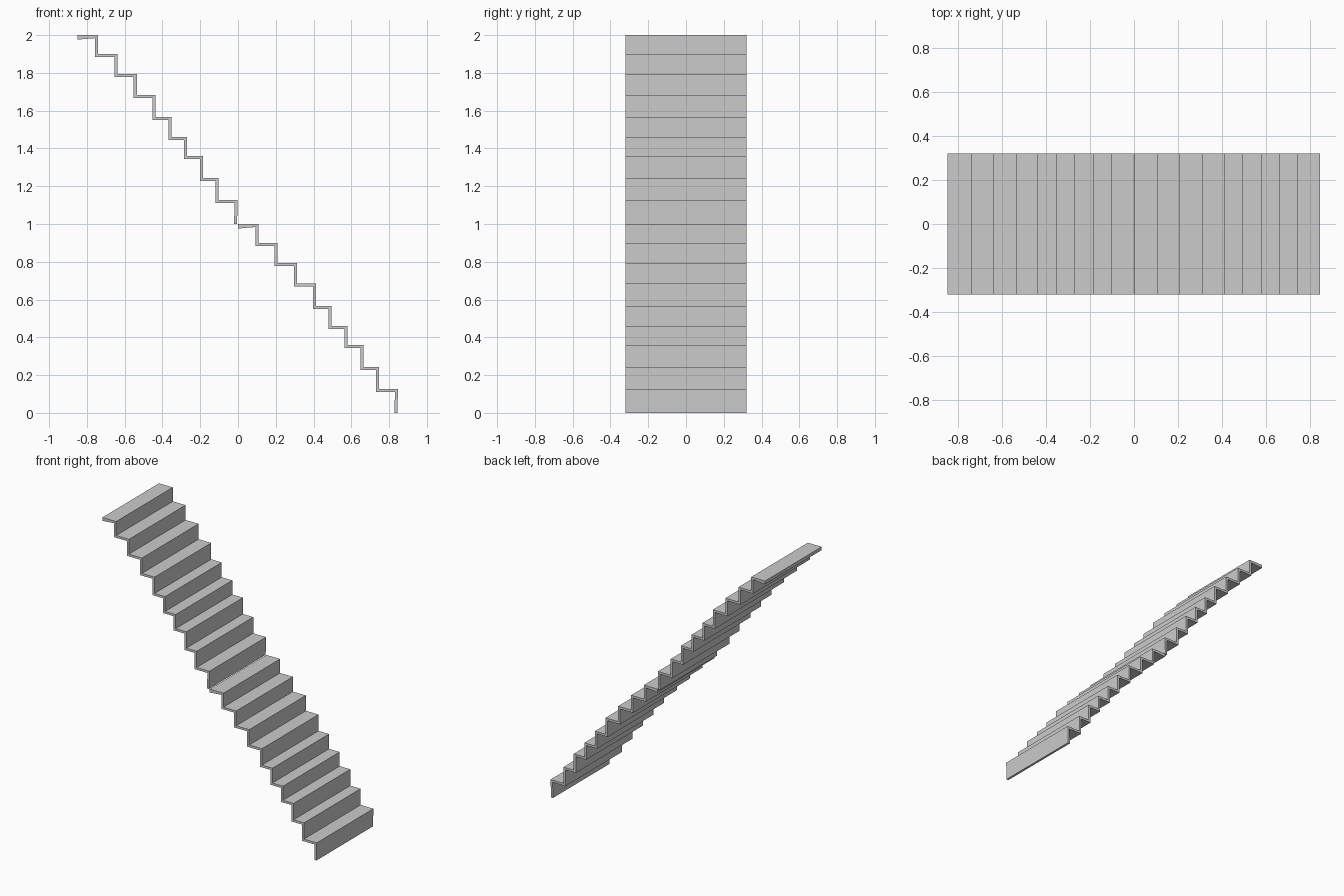
import bpy
import bmesh

cube = bpy.data.objects.get("Cube")
if cube:
    bpy.data.objects.remove(cube, do_unlink=True)

grey = bpy.data.materials.new("light grey")
grey.use_nodes = True
colour = (0.6, 0.6, 0.6, 1)
grey.diffuse_color = colour
grey.node_tree.nodes["Principled BSDF"].inputs["Base Color"].default_value = colour

HALF_WIDTH = 0.32
THICK = 0.016
# Riser faces and tread heights, from the lowest step up
RISERS = [0.847, 0.746, 0.664, 0.58, 0.496, 0.413, 0.313, 0.21, 0.109]
TREADS = [0.127, 0.243, 0.36, 0.461, 0.567, 0.684, 0.794, 0.9, 1.0]


def flight_profile():
    """Closed outline of a folded stair sheet with tapered free ends."""
    upper = [(RISERS[0] - 0.003, 0)]
    lower = [(RISERS[0] - 0.019, 0)]
    ends = RISERS[1:] + [0]
    for i, (x, z) in enumerate(zip(RISERS, TREADS)):
        upper += [(x, z), (ends[i], z)]
        lower.append((x - THICK, z - THICK))
        if i < len(RISERS) - 1:
            lower.append((ends[i] - THICK, z - THICK))
    lower.append((0, TREADS[-1] - 0.024))
    return upper + lower[::-1]


def make_flight(name, dx, dz):
    bm = bmesh.new()
    verts = [bm.verts.new((x + dx, -HALF_WIDTH, z + dz)) for x, z in flight_profile()]
    face = bm.faces.new(verts)
    side = bmesh.ops.extrude_face_region(bm, geom=[face])["geom"]
    moved = [v for v in side if isinstance(v, bmesh.types.BMVert)]
    bmesh.ops.translate(bm, verts=moved, vec=(0, 2 * HALF_WIDTH, 0))
    bmesh.ops.recalc_face_normals(bm, faces=bm.faces)
    mesh = bpy.data.meshes.new(name)
    bm.to_mesh(mesh)
    bm.free()
    mesh.materials.append(grey)
    bpy.context.collection.objects.link(bpy.data.objects.new(name, mesh))


# Two identical flights, one above the other
make_flight("lower_flight", 0, 0)
make_flight("upper_flight", -0.849, 1)
